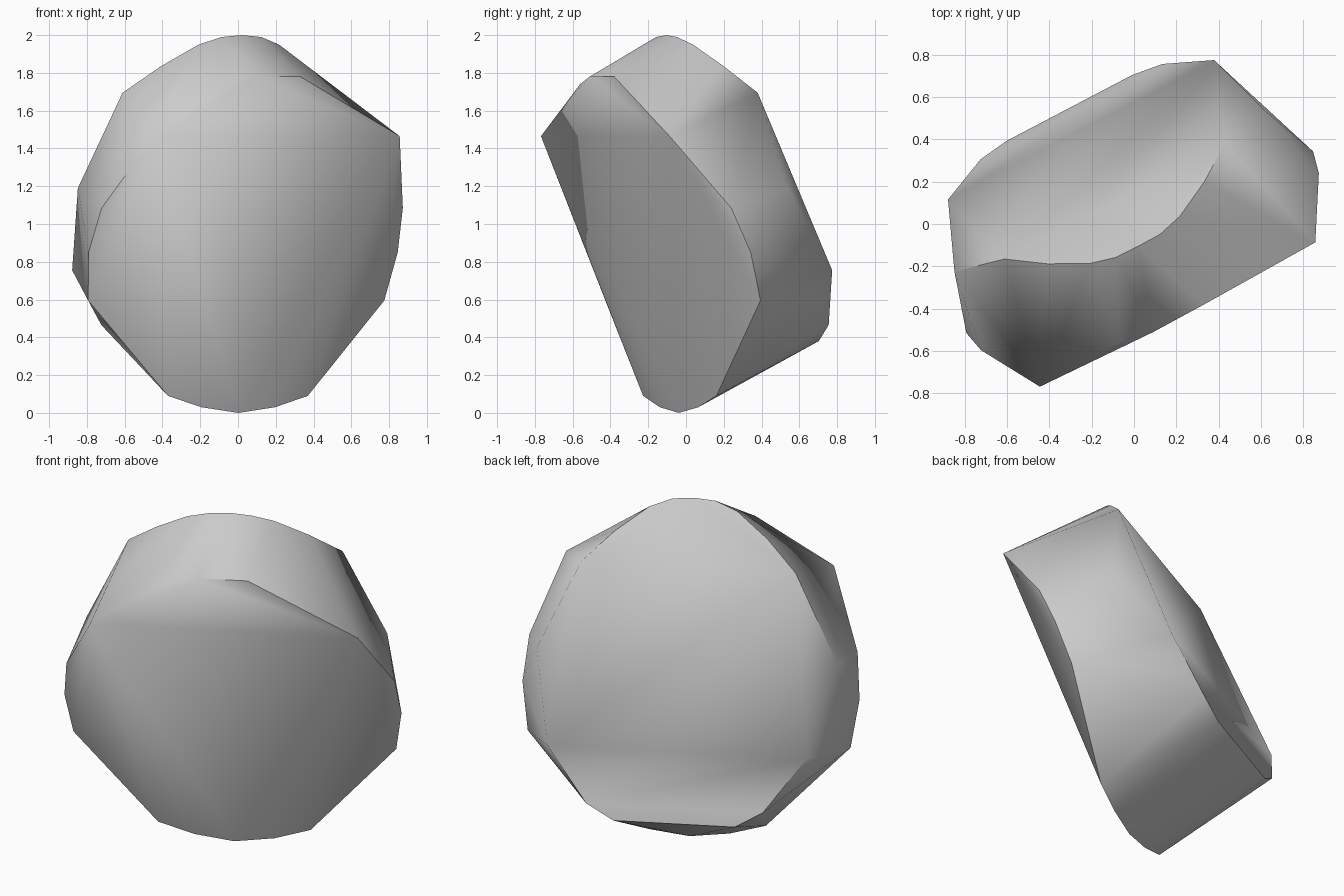
import bpy, bmesh, math
from mathutils import Matrix, Vector

cube = bpy.data.objects.get("Cube")
if cube:
    bpy.data.objects.remove(cube, do_unlink=True)

# one plain grey for the whole stone
grey = bpy.data.materials.new("stone_grey")
grey.use_nodes = True
colour = (0.6, 0.6, 0.6, 1.0)
grey.diffuse_color = colour
grey.node_tree.nodes["Principled BSDF"].inputs["Base Color"].default_value = colour

# half outlines in the stone's own frame: (half width, depth, height)
front_rim = [(0, -.035, 0), (.22, -.033, .03), (.418, -.029, .09),
             (.885, -.01, .595), (.924, -.089, .85), (.9, -.193, 1.085),
             (.734, -.474, 1.465)]
back_crown = [(0, -.102, 2), (.118, -.1, 1.99), (.24, -.068, 1.95),
              (.418, .023, 1.835), (.587, .137, 1.695), (.824, .195, 1.19)]
back_foot = [(.709, .51, .755), (.484, .607, .465), (.333, .627, .38)]
# the chipped front crest is not symmetrical
front_crest = [(-.322, -.464, 1.74), (-.157, -.494, 1.78), (.116, -.49, 1.78)]


def mirrored(half, centre):
    """Both sides of a half outline around a centre line."""
    points = []
    for width, depth, height in half:
        for side in ((-1, 1) if width else (1,)):
            points.append((centre + side * width, depth, height))
    return points


def hull_object(name, points, turn, material):
    """Faceted solid wrapped around a cloud of corner points."""
    bm = bmesh.new()
    for p in points:
        bm.verts.new(turn @ Vector(p))
    bmesh.ops.convex_hull(bm, input=bm.verts[:], use_existing_faces=False)
    loose = [v for v in bm.verts if not v.link_faces]
    bmesh.ops.delete(bm, geom=loose, context='VERTS')
    bmesh.ops.recalc_face_normals(bm, faces=bm.faces[:])
    mesh = bpy.data.meshes.new(name)
    bm.to_mesh(mesh)
    bm.free()
    mesh.materials.append(material)
    obj = bpy.data.objects.new(name, mesh)
    bpy.context.collection.objects.link(obj)
    return obj


# leaning round stone, turned about the vertical
corners = (mirrored(front_rim, -.016) + mirrored(back_crown, -.031)
           + mirrored(back_foot, -.015) + front_crest)
turn = Matrix.Rotation(math.radians(27.65), 4, 'Z')
stone = hull_object("stone", corners, turn, grey)

# soft shading on gentle bends, crisp rims
bpy.ops.object.select_all(action='DESELECT')
stone.select_set(True)
bpy.context.view_layer.objects.active = stone
bpy.ops.object.shade_smooth_by_angle(angle=math.radians(40))
